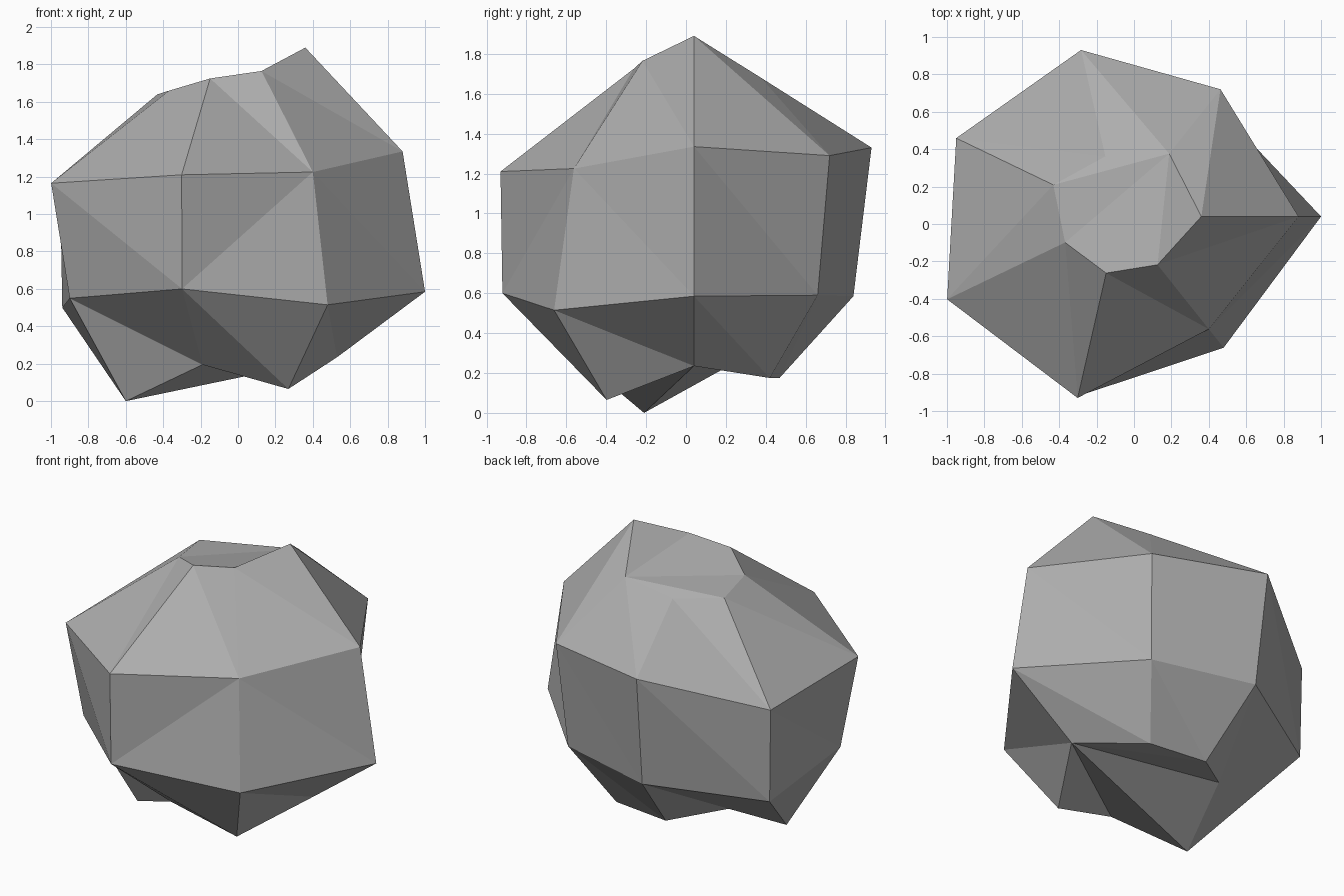
import bpy, bmesh, math

if "Cube" in bpy.data.objects:
    bpy.data.objects.remove(bpy.data.objects["Cube"])

SIDES = 7
CENTRE = (-0.08, 0.04)

# Rings of the boulder from top to bottom: (radius, height) at each of the seven bearings
RINGS = [
    [(0.44, 1.89), (0.43, 1.68), (0.33, 1.62), (0.39, 1.64), (0.32, 1.66), (0.31, 1.725), (0.33, 1.765)],
    [(0.96, 1.335), (0.87, 1.29), (0.913, 1.33), (0.966, 1.12), (1.02, 1.165), (0.995, 1.21), (0.77, 1.225)],
    [(1.08, 0.585), (0.793, 0.59), (0.82, 0.585), (0.954, 0.50), (0.91, 0.55), (0.985, 0.60), (0.897, 0.515)],
    [(0.61, 0.235), (0.486, 0.175), (0.44, 0.175), (0.443, 0.245), (0.577, 0.0), (0.495, 0.195), (0.56, 0.065)],
]
FLIPPED = {(1, 5)}  # the one side panel whose crease runs the other way

bm = bmesh.new()
rings = []
for ring in RINGS:
    verts = []
    for i, (r, z) in enumerate(ring):
        a = math.tau * i / SIDES
        verts.append(bm.verts.new((CENTRE[0] + r * math.cos(a), CENTRE[1] + r * math.sin(a), z)))
    rings.append(verts)

# Side panels, each split into two flat facets
for k in range(len(rings) - 1):
    up, low = rings[k], rings[k + 1]
    for i in range(SIDES):
        j = (i + 1) % SIDES
        if (k, i) in FLIPPED:
            tris = [(up[i], low[i], up[j]), (up[j], low[i], low[j])]
        else:
            tris = [(up[i], low[i], low[j]), (up[i], low[j], up[j])]
        for t in tris:
            bm.faces.new(t)


# Caps: fans of facets closing the top and the underside
def cap(verts, start):
    v = verts[start:] + verts[:start]
    for i in range(1, SIDES - 1):
        bm.faces.new((v[0], v[i], v[i + 1]))


cap(rings[0], 1)
cap(rings[-1], 0)
bmesh.ops.recalc_face_normals(bm, faces=bm.faces)

mesh = bpy.data.meshes.new("boulder")
bm.to_mesh(mesh)
bm.free()

stone = bpy.data.materials.new("stone_grey")
stone.diffuse_color = (0.42, 0.42, 0.42, 1)
stone.use_nodes = True
stone.node_tree.nodes["Principled BSDF"].inputs["Base Color"].default_value = stone.diffuse_color
mesh.materials.append(stone)
boulder = bpy.data.objects.new("boulder", mesh)
bpy.context.collection.objects.link(boulder)
